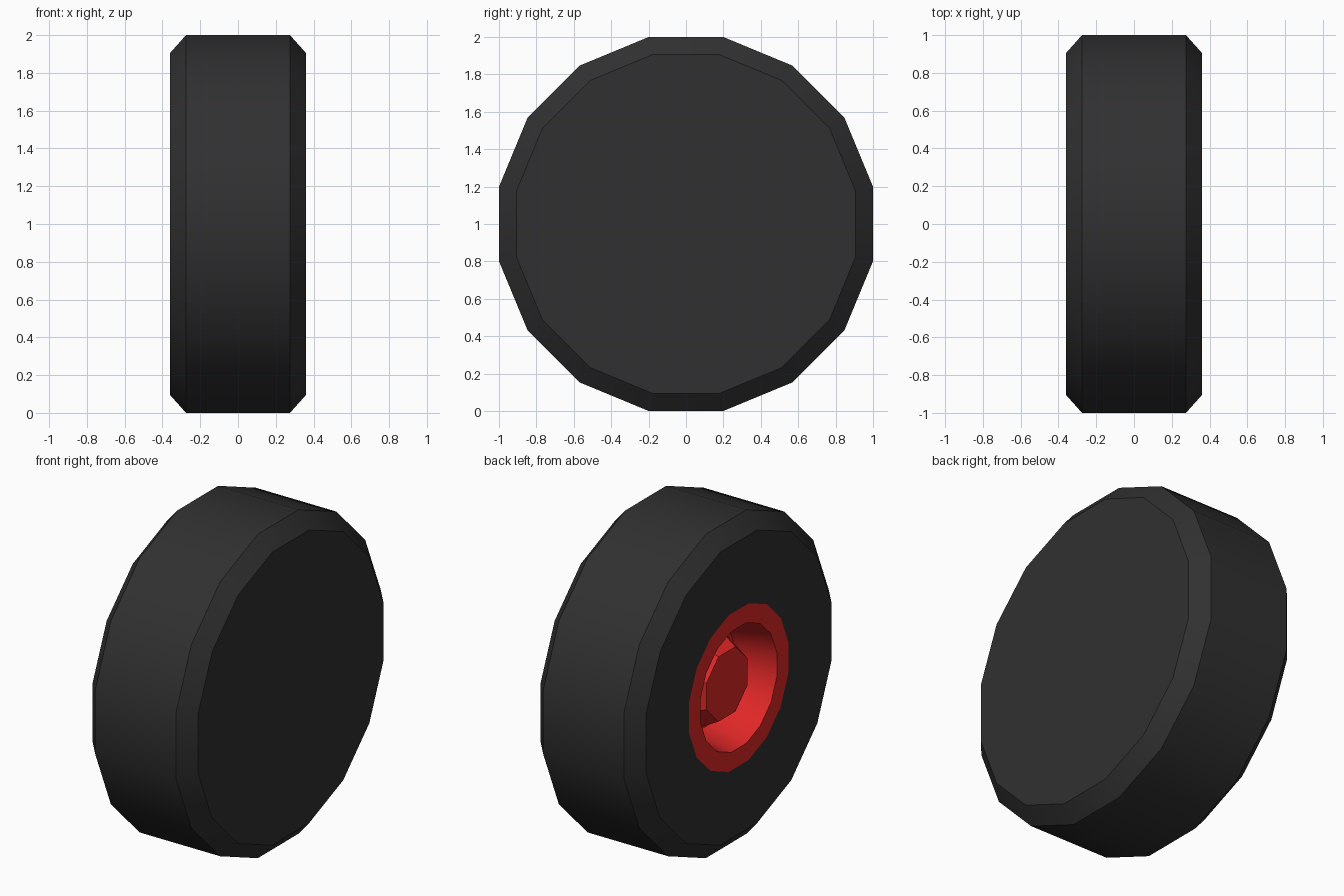
import bpy, bmesh, math

if "Cube" in bpy.data.objects:
    bpy.data.objects.remove(bpy.data.objects["Cube"])

def material(name, rgb):
    m = bpy.data.materials.new(name)
    m.diffuse_color = (*rgb, 1)
    m.use_nodes = True
    m.node_tree.nodes["Principled BSDF"].inputs["Base Color"].default_value = m.diffuse_color
    return m

BLACK = material("rubber black", (0.03, 0.03, 0.03))
RED = material("hub red", (0.74, 0.02, 0.02))

def lathe(name, profile, sides, mat, cap_start=False, cap_end=False, smooth=True):
    """Revolve (x, flat radius) points about the x axis, with a flat side at the top."""
    bm = bmesh.new()
    rings = []
    for x, r in profile:
        big = r / math.cos(math.pi / sides)
        rings.append([bm.verts.new((x,
                                    big * math.cos((i + 0.5) * 2 * math.pi / sides),
                                    1 + big * math.sin((i + 0.5) * 2 * math.pi / sides)))
                      for i in range(sides)])
    for a, b in zip(rings, rings[1:]):
        for i in range(sides):
            j = (i + 1) % sides
            # profile runs from the outer left (-x) side; normals face outwards
            bm.faces.new((a[i], b[i], b[j], a[j]))
    if cap_start:
        bm.faces.new(rings[0])
    if cap_end:
        bm.faces.new(rings[-1])
    bmesh.ops.recalc_face_normals(bm, faces=bm.faces)
    # make the left-facing or outward orientation consistent
    for f in bm.faces:
        if mat is RED and abs(f.normal.x) > 0.02 and f.normal.x > 0:
            f.normal_flip()
    mesh = bpy.data.meshes.new(name)
    bm.to_mesh(mesh)
    bm.free()
    mesh.materials.append(mat)
    ob = bpy.data.objects.new(name, mesh)
    bpy.context.collection.objects.link(ob)
    if smooth:
        bpy.ops.object.select_all(action='DESELECT')
        ob.select_set(True)
        bpy.context.view_layer.objects.active = ob
        bpy.ops.object.shade_smooth_by_angle(angle=math.radians(30))
    return ob

# Tyre: open on the left for the hub, closed on the right
lathe("tyre", [(-0.36, 0.484), (-0.36, 0.905), (-0.275, 1.0),
               (0.275, 1.0), (0.36, 0.905)], 16, BLACK, cap_end=True)

# Hub ring with its recessed well and floor
lathe("hub_ring", [(-0.36, 0.484), (-0.36, 0.372), (-0.11, 0.32)], 16, RED, cap_end=True)

# Eight-sided centre boss standing in the well
lathe("hub_boss", [(-0.28, 0.20), (-0.11, 0.285)], 8, RED, cap_start=True, smooth=False)
